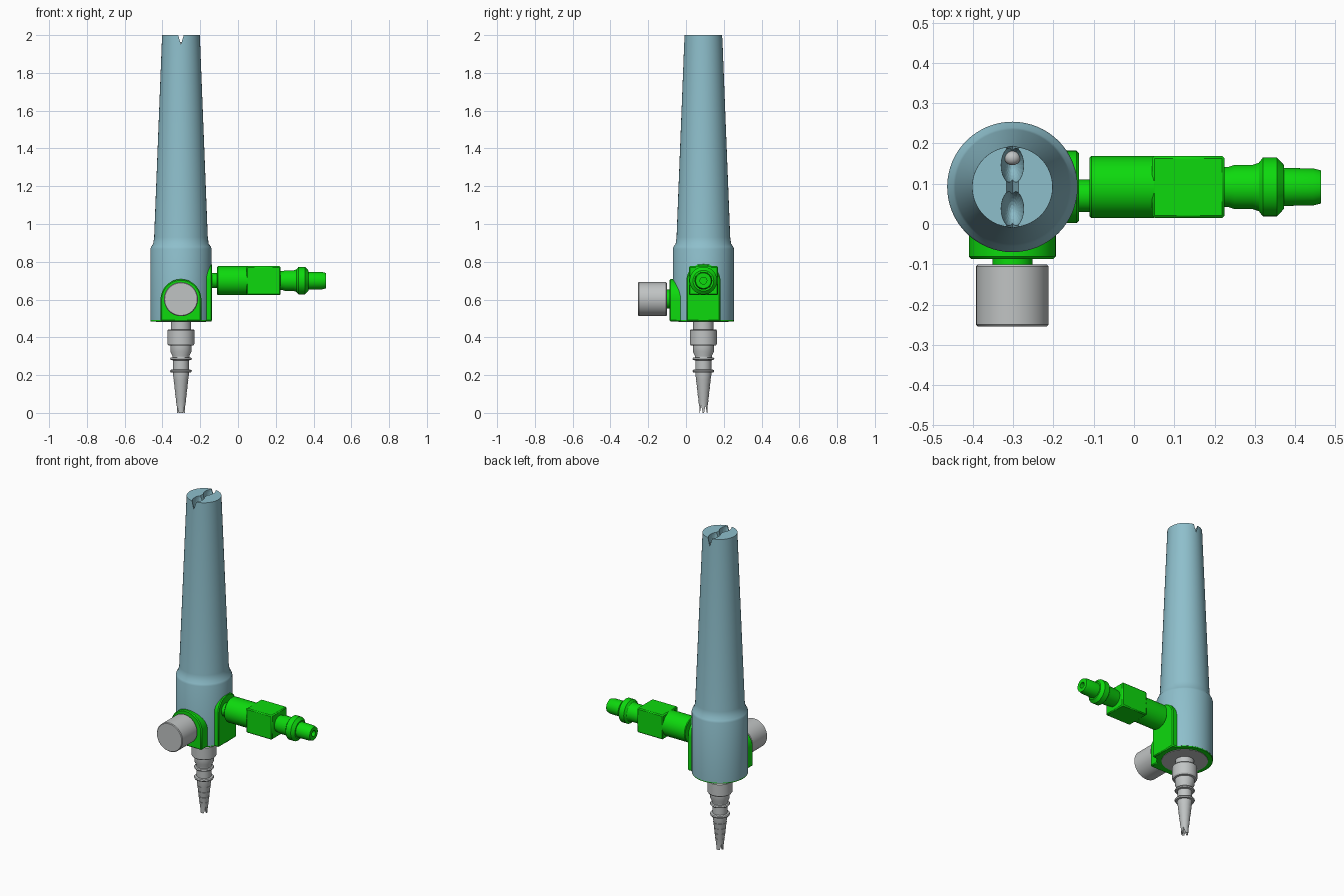
import bpy, bmesh, math
from mathutils import Matrix, Vector

if "Cube" in bpy.data.objects:
    bpy.data.objects.remove(bpy.data.objects["Cube"])


def material(name, r, g, b):
    m = bpy.data.materials.new(name)
    m.use_nodes = True
    m.diffuse_color = (r, g, b, 1)
    m.node_tree.nodes["Principled BSDF"].inputs["Base Color"].default_value = (r, g, b, 1)
    return m


BLUE = material("pale blue", 0.27, 0.52, 0.60)
GREEN = material("bright green", 0.004, 0.70, 0.004)
GREY = material("light grey", 0.53, 0.55, 0.55)

CX, CY = -0.302, 0.092          # tube axis
BASE = 0.485                    # underside of the tube
AXES = {"X": Matrix.Rotation(math.pi / 2, 4, "Y"),
        "-Y": Matrix.Rotation(math.pi / 2, 4, "X"),
        "Z": Matrix.Identity(4)}


def finish(name, bm, mat, smooth=True):
    bmesh.ops.recalc_face_normals(bm, faces=bm.faces)
    me = bpy.data.meshes.new(name)
    bm.to_mesh(me)
    bm.free()
    ob = bpy.data.objects.new(name, me)
    bpy.context.collection.objects.link(ob)
    if mat:
        me.materials.append(mat)
    if smooth:
        bpy.ops.object.select_all(action="DESELECT")
        ob.select_set(True)
        bpy.context.view_layer.objects.active = ob
        bpy.ops.object.shade_smooth_by_angle(angle=math.radians(30))
    return ob


def lathe(name, profile, mat, origin, axis="Z", sides=48):
    """Turn (radius, distance along axis) points; radius 0 closes on the axis."""
    bm = bmesh.new()
    verts = [bm.verts.new((r, 0, d)) for r, d in profile]
    edges = [bm.edges.new(p) for p in zip(verts, verts[1:])]
    bmesh.ops.spin(bm, geom=verts + edges, cent=(0, 0, 0), axis=(0, 0, 1),
                   angle=2 * math.pi, steps=sides)
    bmesh.ops.remove_doubles(bm, verts=bm.verts, dist=0.0001)
    bm.transform(Matrix.Translation(origin) @ AXES[axis])
    return finish(name, bm, mat)


def prism(name, outline, vec, mat, bevel=0.0):
    bm = bmesh.new()
    face = bm.faces.new([bm.verts.new(p) for p in outline])
    out = bmesh.ops.extrude_face_region(bm, geom=[face])
    moved = [v for v in out["geom"] if isinstance(v, bmesh.types.BMVert)]
    bmesh.ops.translate(bm, verts=moved, vec=vec)
    ob = finish(name, bm, mat, smooth=mat is not None)
    if bevel:
        mod = ob.modifiers.new("Bevel", "BEVEL")
        mod.width, mod.segments = bevel, 1
        mod.limit_method, mod.angle_limit = "ANGLE", math.radians(40)
    return ob


def cut(target, cutter):
    cutter.hide_render = True
    cutter.hide_set(True)
    cutter.display_type = "WIRE"
    mod = target.modifiers.new("Cut", "BOOLEAN")
    mod.operation, mod.solver, mod.object = "DIFFERENCE", "EXACT", cutter


def apply_cuts(target, cutters):
    for c in cutters:
        cut(target, c)
    bpy.context.view_layer.update()
    dg = bpy.context.evaluated_depsgraph_get()
    me = bpy.data.meshes.new_from_object(target.evaluated_get(dg))
    target.modifiers.clear()
    target.data = me
    for c in cutters:
        bpy.data.objects.remove(c)


def arch(half, top):
    """Round-topped outline as (sideways, z) pairs."""
    mid = top - half
    arc = [(half * math.cos(a), mid + half * math.sin(a))
           for a in (math.pi * i / 24 for i in range(25))]
    return [(half, BASE)] + arc + [(-half, BASE)]


# Tapered flow tube with its stepped sleeve
tube = lathe("tapered_tube", [(0, BASE + .006), (.162, BASE + .006), (.162, .868), (.158, .88),
                              (.147, .895), (.142, .93), (.103, 1.92), (.1, 2), (0, 2)],
             BLUE, (CX, CY, 0), sides=64)

# Slot across the top: two scooped lobes and a narrow V groove
cutters = []
for side in (-1, 1):
    bm = bmesh.new()
    bmesh.ops.create_uvsphere(bm, u_segments=24, v_segments=16, radius=1)
    bm.transform(Matrix.Translation((CX, CY + side * .054, 2.001))
                 @ Matrix.Diagonal((.028, .047, .08, 1)))
    cutters.append(finish("lobe_cutter", bm, None, False))
cutters.append(prism("groove_cutter",
                     [(CX - .018, CY - .2, 2.01), (CX + .018, CY - .2, 2.01), (CX, CY - .2, 1.95)],
                     (0, .4, 0), None))
apply_cuts(tube, cutters)

# Grey indicator seen in the rear lobe
bm = bmesh.new()
bmesh.ops.create_uvsphere(bm, u_segments=20, v_segments=10, radius=1)
bm.transform(Matrix.Translation((CX, CY + .072, 1.945)) @ Matrix.Diagonal((.02, .018, .018, 1)))
finish("indicator_float", bm, GREY)

# Green base ring, grey disc in its middle
lathe("base_ring", [(0, BASE + .007), (.161, BASE + .007), (.161, BASE), (0, BASE)],
      GREEN, (CX, CY, 0))
lathe("base_disc", [(0, BASE), (.133, BASE), (.133, BASE - .003), (0, BASE - .003)],
      GREY, (CX, CY, 0))

# Arched mounting pads on the front and on the left side
prism("front_pad", [(CX + u, -.087, z) for u, z in arch(.108, .708)], (0, .1, 0), GREEN, .006)
prism("side_pad", [(-.137, CY + u, z) for u, z in arch(.09, .79)], (-.1, 0, 0), GREEN, .006)

# Control knob on its stem
lathe("knob_stem", [(0, 0), (.05, 0), (.05, .04), (0, .04)], GREEN, (CX, -.07, .602), "-Y")
lathe("control_knob", [(0, 0), (.086, 0), (.09, .004), (.09, .149), (.086, .153), (0, .153)],
      GREY, (CX, -.101, .602), "-Y")

# Side connector: neck, round body, square wrench block and plug
PZ = .70
lathe("connector_neck", [(0, -.18), (.04, -.18), (.04, -.1), (0, -.1)], GREEN, (0, .07, PZ), "X")
lathe("connector_body", [(0, -.11), (.073, -.11), (.077, -.106), (.077, .05), (0, .05)],
      GREEN, (0, CY, PZ), "X")
h = .077
prism("wrench_block", [(.045, CY + s * h, PZ + t * h)
                       for s, t in ((-1, -1), (1, -1), (1, 1), (-1, 1))],
      (.18, 0, 0), GREEN, .006)
lathe("connector_plug", [(0, .2), (.05, .2), (.05, .235), (.055, .25), (.055, .295), (.06, .31),
                         (.073, .32), (.073, .355), (.055, .372), (.047, .372), (.046, .445),
                         (.041, .465), (.018, .465), (.018, .42), (0, .42)],
      GREEN, (0, CY, PZ), "X")

# Barbed hose nozzle below
barbs = []
for i in range(5):
    z = .205 - i * .034
    barbs += [(.043 - i * .0038, z), (.037 - i * .0038, z - .034)]
nozzle = lathe("hose_nozzle",
               [(0, BASE + .003), (.054, BASE + .003), (.054, .442), (.067, .442), (.072, .436),
                (.072, .366), (.067, .358), (.056, .356), (.056, .325), (.045, .302), (.045, .294),
                (.054, .292), (.058, .286), (.054, .28), (.042, .278), (.042, .23), (.054, .228),
                (.058, .222), (.054, .215), (.043, .213)] + barbs +
               [(.021, 0), (.013, 0), (.013, .05), (0, .05)],
               GREY, (CX, CY, 0))

# Pair of small V nicks in the nozzle tip
apply_cuts(nozzle, [prism("nick_cutter", [(CX - .1, CY + s - .008, -.004),
                                          (CX - .1, CY + s + .008, -.004),
                                          (CX - .1, CY + s, .04)], (.2, 0, 0), None)
                    for s in (-.011, .011)])
